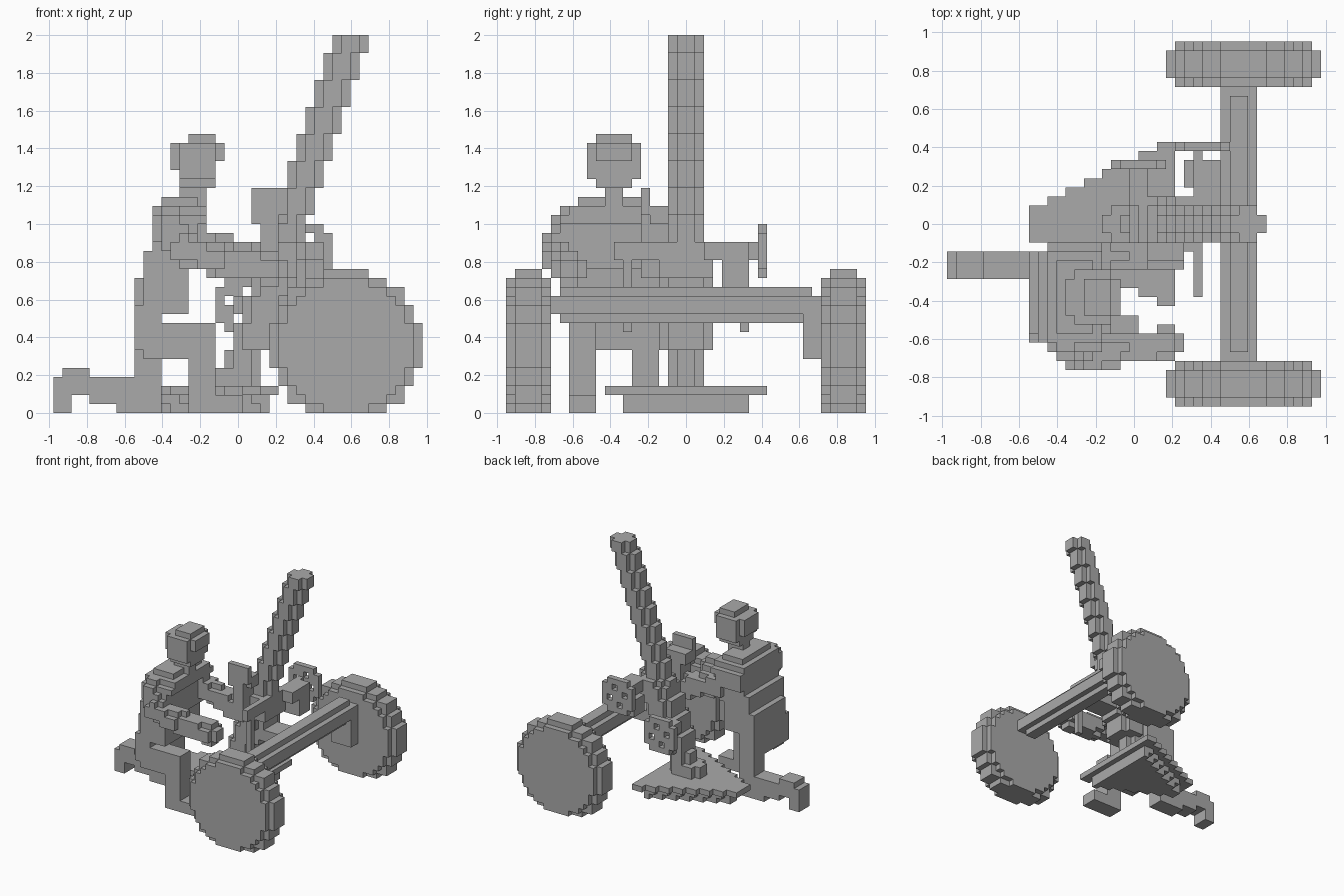
import bpy, bmesh
from math import ceil, floor
from mathutils import Vector

if "Cube" in bpy.data.objects:
    bpy.data.objects.remove(bpy.data.objects["Cube"])

V = 2 / 42  # size of one block; all part sizes below count blocks
grey = bpy.data.materials.new("plain_grey")
grey.use_nodes = True
grey.diffuse_color = (0.4, 0.4, 0.4, 1)
grey.node_tree.nodes["Principled BSDF"].inputs["Base Color"].default_value = grey.diffuse_color


def blocks(name, rule):
    """Outer skin of every block whose centre satisfies the rule."""
    cells = {(i, j, k) for i in range(-20, 21) for j in range(-20, 20)
             for k in range(42) if rule(i, j + 0.5, k + 0.5)}
    bm, corners = bmesh.new(), {}

    def corner(p):
        if p not in corners:
            x, y, z = p
            corners[p] = bm.verts.new(((x - 0.5) * V, y * V, z * V))
        return corners[p]

    for c in cells:
        for axis in range(3):
            for side in (0, 1):
                beside = list(c)
                beside[axis] += 2 * side - 1
                if tuple(beside) in cells:
                    continue
                ring = []
                for a, b in ((0, 0), (1, 0), (1, 1), (0, 1)):
                    p = list(c)
                    p[axis] += side
                    p[(axis + 1) % 3] += a
                    p[(axis + 2) % 3] += b
                    ring.append(corner(tuple(p)))
                bm.faces.new(ring if side else ring[::-1])
    # Merge coplanar faces into larger flat ones
    bmesh.ops.dissolve_limit(bm, angle_limit=0.01, verts=bm.verts, edges=bm.edges)
    mesh = bpy.data.meshes.new(name)
    bm.to_mesh(mesh)
    bm.free()
    mesh.materials.append(grey)
    obj = bpy.data.objects.new(name, mesh)
    bpy.context.collection.objects.link(obj)


def boxes(*bounds):
    return lambda x, y, z: any(a < x < b and c < y < d and e < z < f
                               for a, b, c, d, e, f in bounds)


def limb(radius, *points):
    pts = [Vector(p) for p in points]

    def rule(x, y, z):
        p = Vector((x, y, z))
        for a, b in zip(pts, pts[1:]):
            t = max(0, min(1, (p - a).dot(b - a) / (b - a).length_squared))
            if (p - a.lerp(b, t)).length < radius:
                return True
        return False
    return rule


# Road wheels: wide tread with a stepped edge on both faces
for name, y0 in (("front_wheel", -20), ("back_wheel", 15)):
    def wheel(x, y, z):
        r = 8.5 if y0 + 1 < y < y0 + 4 else 7.6
        return y0 < y < y0 + 5 and (x - 12) ** 2 + (z - 7.5) ** 2 < r * r
    blocks(name, wheel)

# Axle with its hanging bracket
blocks("axle", boxes((9.5, 13.5, -15, 15, 11, 13), (10.5, 12.5, -14, 14, 10, 14)))
blocks("axle_bracket", boxes((9.5, 13.5, 13, 15, 6, 13)))


# Leaning barrel and the collar around it
def barrel_left(z):
    return 10.5 - ceil(max(0, 40 - floor(z)) / 3)


def barrel(x, y, z):
    u = abs(x - barrel_left(z) - 2)
    return z > 3 and u < 2 and abs(y) < 2 and u + abs(y) < 2.9


def collar(x, y, z):
    u = x - barrel_left(z)
    return 7 < z < 18 and 0 < u < 5 and abs(y) < (3 if 1 < u < 4 else 2)


blocks("barrel", barrel)
blocks("barrel_collar", collar)
blocks("barrel_socket", boxes((-3.5, 2.5, -1, 1, 3, 5), (-2.5, 1.5, -2, 2, 3, 5)))


# Triangular base plate over a smaller stepped underside
def base(x, y, z):
    half = 2 + (x + 10.5) / 2
    if 2 < z < 3:
        return -11.5 < x < 4.5 and abs(y) < half
    return z < 2 and -9.5 < x < 3.5 and abs(y) < half - (1.3 if z > 1 else 2)


blocks("base_plate", base)


# Hand wheels with four holes
def hand_wheel(name, cx, y0, cz):
    def rule(x, y, z):
        u, w = abs(x - cx), abs(z - cz)
        hole = (x - cx, z - cz) in ((-1.5, 0.5), (0.5, 1.5), (1.5, -0.5), (-0.5, -1.5))
        return y0 < y < y0 + 1 and u < 3 and w < 3 and u + w < 4.5 and not hole
    blocks(name, rule)


hand_wheel("lower_hand_wheel", 0.5, 6, 12)
hand_wheel("upper_hand_wheel", 7.5, 8, 18)
blocks("lower_shaft", boxes((-0.5, 1.5, 2, 6, 11, 13)))

# Traversing bar, its supports and the crank
blocks("traverse_bar", boxes((6.5, 7.5, -8, 8, 17, 19), (7.5, 9.5, 2, 7, 17, 19)))
blocks("bar_supports", boxes((5.5, 9.5, 4, 7, 14, 17), (4.5, 7.5, -3, 3, 15, 19),
                             (3.5, 10.5, -2, 2, 11, 13)))
blocks("crank", boxes((6.5, 7.5, -7, -6, 9, 17)))

# Sight on its arm
blocks("sight", boxes((1.5, 4.5, -5, -4, 21, 25), (2.5, 5.5, -5, -4, 22, 25),
                      (1.5, 5.5, -4, -2, 21, 23)))
blocks("sight_arm", boxes((2.5, 4.5, -5, -2, 16, 21), (0.5, 4.5, -5, -2, 15, 18)))


# Kneeling figure
def torso(x, y, z):
    middle = -8.3 + (z - 12) * 0.17
    half = 4.6 if z < 22 else 3.6
    if 19 < z < 23:
        half += 1
    return 11 < z < 24 and abs(x - middle) < (2.7 if z < 23 else 2) and abs(y + 8) < half


blocks("torso", torso)
blocks("hips", boxes((-11.5, -8.5, -13, -3, 7, 12), (-11.5, -6.5, -12, -3, 12, 15)))
blocks("neck", boxes((-6.5, -3.5, -9, -7, 23, 26)))
blocks("head", boxes((-6.5, -2.5, -10, -6, 25, 29)))
blocks("helmet", boxes((-7.5, -1.5, -10, -6, 28, 30), (-6.5, -2.5, -11, -5, 26, 30),
                       (-7.5, -5.5, -10, -6, 27, 30), (-5.5, -2.5, -10, -6, 30, 31)))
blocks("right_arm", limb(1.75, (-7.5, -13, 21), (-6, -14.3, 18), (0, -13.6, 16.5), (4, -13, 16)))
blocks("left_arm", limb(1.75, (-7, -4, 21.5), (-4, -3.5, 18.5), (2, -3.5, 17)))
blocks("raised_leg", boxes((-10.5, -2.5, -13, -10, 6, 9), (-8.5, -2.5, -13, -10, 6, 10),
                           (-5.5, -2.5, -13, -10, 0, 9), (-5.5, 0.5, -13, -10, 0, 2)))
blocks("kneeling_thigh", boxes((-11.5, -8.5, -6, -3, 1, 9)))
blocks("kneeling_shin", boxes((-13.5, -8.5, -6, -3, 0, 3), (-16.5, -11.5, -6, -3, 1, 4)))
blocks("kneeling_foot", boxes((-20.5, -18.5, -6, -3, 0, 4), (-19.5, -16.5, -6, -3, 2, 5)))
